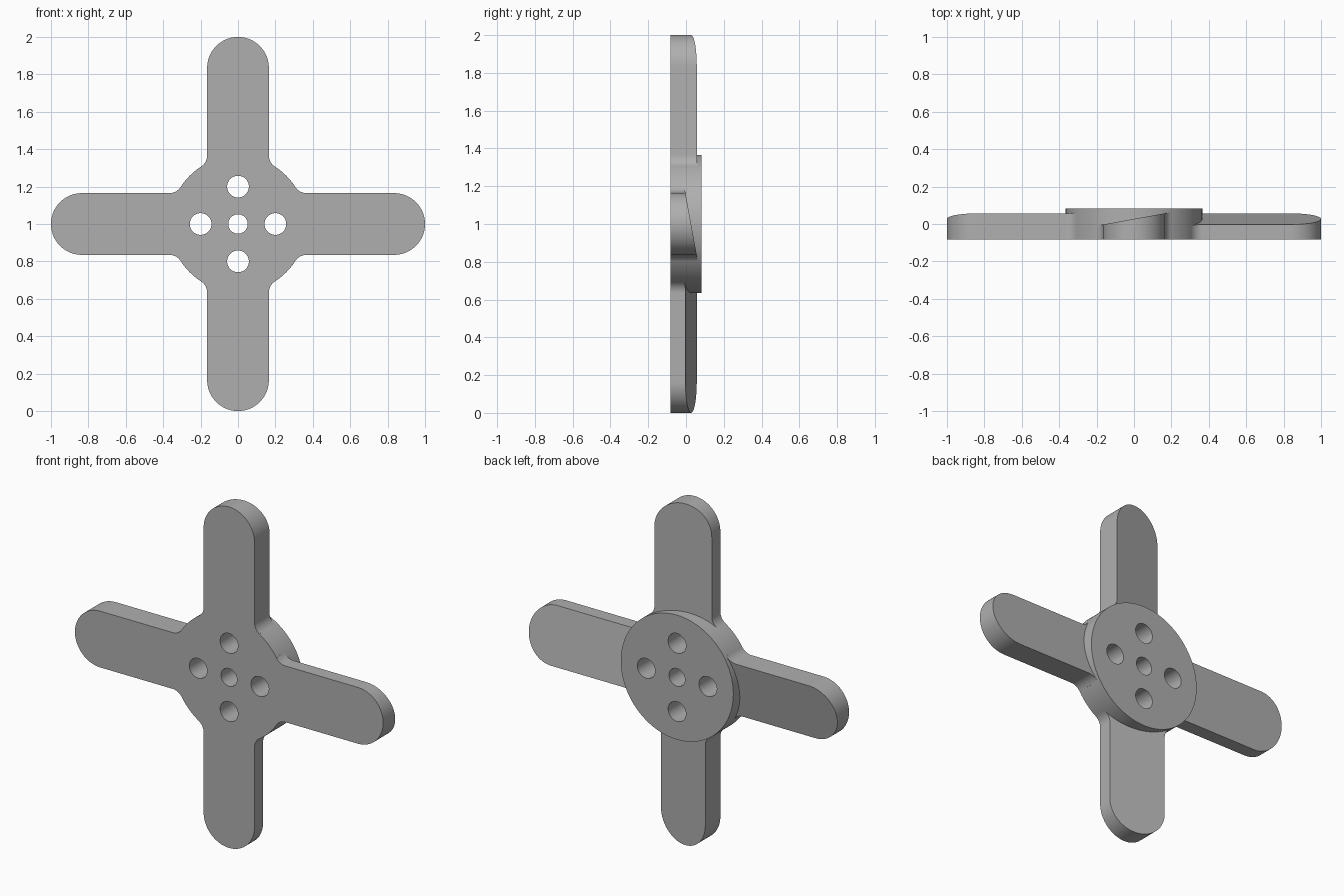
import bpy, bmesh
from math import pi, sin, cos, sqrt, atan2
from mathutils import Matrix, Vector

old = bpy.data.objects.get("Cube")
if old:
    bpy.data.objects.remove(old, do_unlink=True)

# Main dimensions
HALF_DEPTH = 0.083
HUB_R = 0.365
BLADE_HALF = 0.165
FILLET = 0.07
THIN_Y, THICK_Y = -0.003, 0.057

grey = bpy.data.materials.new("grey")
grey.use_nodes = True
grey.diffuse_color = (0.43, 0.43, 0.43, 1)
grey.node_tree.nodes["Principled BSDF"].inputs["Base Color"].default_value = grey.diffuse_color


def make_object(name, bm):
    bmesh.ops.recalc_face_normals(bm, faces=bm.faces)
    mesh = bpy.data.meshes.new(name)
    bm.to_mesh(mesh)
    bm.free()
    mesh.materials.append(grey)
    obj = bpy.data.objects.new(name, mesh)
    bpy.context.collection.objects.link(obj)
    return obj


def cylinder(name, radius, depth, x, z, segments):
    bm = bmesh.new()
    place = Matrix.Translation((x, 0, z)) @ Matrix.Rotation(pi / 2, 4, "X")
    bmesh.ops.create_cone(bm, cap_ends=True, segments=segments, radius1=radius,
                          radius2=radius, depth=depth, matrix=place)
    return make_object(name, bm)


def arc(cx, cz, r, a0, a1, steps):
    return [(cx + r * cos(a0 + (a1 - a0) * i / steps),
             cz + r * sin(a0 + (a1 - a0) * i / steps)) for i in range(steps + 1)]


def blade_outline():
    # Filleted root on one side, round tip, mirrored root on the other
    cx = BLADE_HALF + FILLET
    cz = sqrt((HUB_R + FILLET) ** 2 - cx ** 2)
    root = arc(cx, cz, FILLET, pi + atan2(cz, cx), pi, 10)
    root.insert(0, (root[0][0], 0.28))
    tip = arc(0, 1 - BLADE_HALF, BLADE_HALF, 0, pi, 40)
    return root + tip + [(-x, z) for x, z in reversed(root)]


def blade(name, angle):
    # Flat front, back face slanted across the width
    bm = bmesh.new()
    middle = (THIN_Y + THICK_Y) / 2
    slope = (THICK_Y - THIN_Y) / (2 * BLADE_HALF)
    points = blade_outline()
    front = [bm.verts.new((x, -HALF_DEPTH, z)) for x, z in points]
    back = [bm.verts.new((x, middle + slope * x, z)) for x, z in points]
    bm.faces.new(front)
    bm.faces.new(back[::-1])
    for i in range(len(points)):
        j = (i + 1) % len(points)
        bm.faces.new((front[i], front[j], back[j], back[i]))
    place = Matrix.Translation((0, 0, 1)) @ Matrix.Rotation(angle, 4, "Y")
    bmesh.ops.transform(bm, matrix=place, verts=bm.verts)
    return make_object(name, bm)


def combine(target, tool, operation):
    mod = target.modifiers.new(operation.title(), "BOOLEAN")
    mod.operation = operation
    mod.solver = "EXACT"
    mod.object = tool
    bpy.context.view_layer.objects.active = target
    bpy.ops.object.modifier_apply(modifier=mod.name)
    bpy.data.objects.remove(tool, do_unlink=True)


# Hub disc joined with the four blades
rotor = cylinder("rotor", HUB_R, 2 * HALF_DEPTH, 0, 1, 128)
for i, side in enumerate(("top", "left", "bottom", "right")):
    combine(rotor, blade(side + "_blade", i * pi / 2), "UNION")

# Shaft hole and four bolt holes
combine(rotor, cylinder("shaft_hole", 0.052, 1, 0, 1, 48), "DIFFERENCE")
for i in range(4):
    x, z = 0.2 * cos(i * pi / 2), 1 + 0.2 * sin(i * pi / 2)
    combine(rotor, cylinder("bolt_hole", 0.058, 1, x, z, 48), "DIFFERENCE")

# Smooth walls with sharp rims
bpy.ops.object.select_all(action="DESELECT")
rotor.select_set(True)
bpy.context.view_layer.objects.active = rotor
bpy.ops.object.shade_smooth_by_angle(angle=pi / 6)
